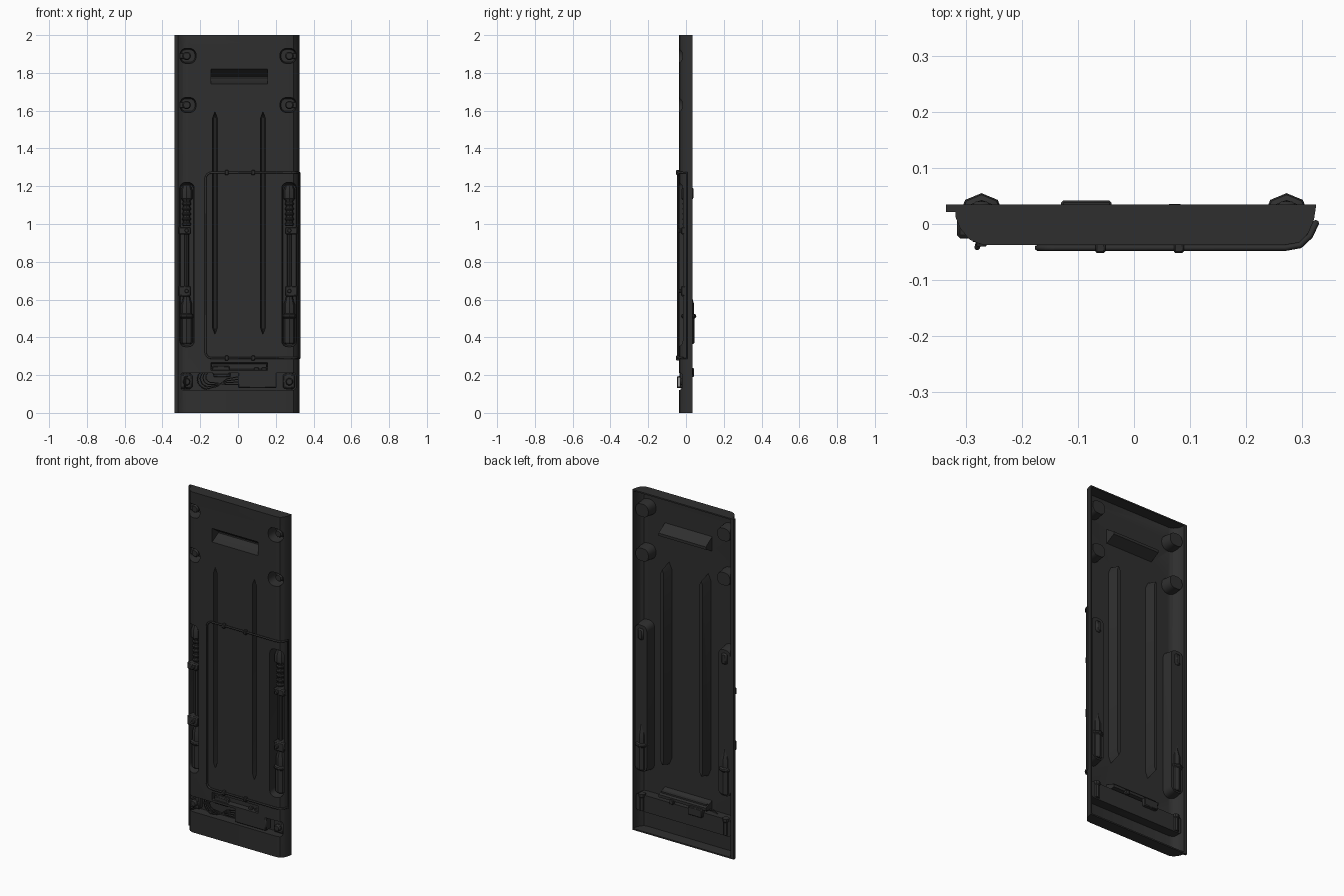
import bpy, bmesh, math
from mathutils import Vector

if "Cube" in bpy.data.objects:
    bpy.data.objects.remove(bpy.data.objects["Cube"])

mat = bpy.data.materials.new("dark_plastic")
mat.diffuse_color = (0.028, 0.028, 0.028, 1)
mat.use_nodes = True
mat.node_tree.nodes["Principled BSDF"].inputs["Base Color"].default_value = mat.diffuse_color


def loft(name, loops):
    """Closed solid through equal-length loops of 3D points, capped at both ends."""
    bm = bmesh.new()
    rings = [[bm.verts.new(p) for p in loop] for loop in loops]
    n = len(rings[0])
    for a, b in zip(rings, rings[1:]):
        for i in range(n):
            j = (i + 1) % n
            bm.faces.new((a[i], a[j], b[j], b[i]))
    bm.faces.new(rings[0])
    bm.faces.new(rings[-1])
    bmesh.ops.recalc_face_normals(bm, faces=bm.faces)
    me = bpy.data.meshes.new(name)
    bm.to_mesh(me)
    bm.free()
    me.materials.append(mat)
    ob = bpy.data.objects.new(name, me)
    bpy.context.collection.objects.link(ob)
    return ob


def box(name, x0, x1, y0, y1, z0, z1, bevel=0.0):
    ob = loft(name, [[(x0, y0, z), (x1, y0, z), (x1, y1, z), (x0, y1, z)] for z in (z0, z1)])
    if bevel:
        m = ob.modifiers.new("bevel", 'BEVEL')
        m.width, m.segments = bevel, 1
    return ob


def turned(name, x, y, rings, n=8):
    """Upright lathe: rings of (radius, z)."""
    ang = [2 * math.pi * i / n for i in range(n)]
    return loft(name, [[(x + r * math.cos(a), y + r * math.sin(a), z) for a in ang] for r, z in rings])


def bolt(name, x, z, r, y0, y1, n=10):
    ang = [2 * math.pi * i / n for i in range(n)]
    return loft(name, [[(x + s * math.cos(a), y, z + s * math.sin(a)) for a in ang]
                       for s, y in ((r * .75, y0), (r, y0 + .008), (r, y1))])


def tube(name, pts, r, cyclic=False):
    cu = bpy.data.curves.new(name, 'CURVE')
    cu.dimensions = '3D'
    cu.bevel_depth, cu.bevel_resolution = r, 1
    cu.use_fill_caps = True
    sp = cu.splines.new('POLY')
    sp.points.add(len(pts) - 1)
    for p, q in zip(sp.points, pts):
        p.co = (*q, 1)
    sp.use_cyclic_u = cyclic
    cu.materials.append(mat)
    ob = bpy.data.objects.new(name, cu)
    bpy.context.collection.objects.link(ob)
    return ob


def rrect(x0, x1, z0, z1, r, y, g=0.0, n=4):
    """Rounded rectangle in the xz plane at depth y, grown by g."""
    x0, x1, z0, z1, r = x0 - g, x1 + g, z0 - g, z1 + g, r + g
    out = []
    for k, (cx, cz) in enumerate(((x1 - r, z1 - r), (x0 + r, z1 - r), (x0 + r, z0 + r), (x1 - r, z0 + r))):
        for i in range(n + 1):
            a = math.pi / 2 * (k + i / n)
            out.append((cx + r * math.cos(a), y, cz + r * math.sin(a)))
    return out


T = 0.004
bulges, cutters = [], []


def pocket(make):
    """make(grow, extra_depth) -> loops; stores the recess and its outer wall."""
    cutters.append(loft("recess_cutter", make(0, 0)))
    bulges.append(loft("recess_wall", make(T, T)))


def subtract(ob, tools):
    for t in tools:
        m = ob.modifiers.new("cut", 'BOOLEAN')
        m.operation, m.solver, m.object = 'DIFFERENCE', 'EXACT', t
    dg = bpy.context.evaluated_depsgraph_get()
    me = bpy.data.meshes.new_from_object(ob.evaluated_get(dg))
    ob.modifiers.clear()
    ob.data = me
    for t in tools:
        bpy.data.objects.remove(t)


# shell: open-backed tray with rounded long edges
outer = [(-.318, .035), (-.318, .012), (-.31, -.008), (-.293, -.028), (-.27, -.037),
         (.27, -.037), (.295, -.033), (.311, -.016), (.321, .008), (.325, .035)]
inner = [(-.314, .1), (-.314, .012), (-.306, -.006), (-.29, -.0245), (-.268, -.033),
         (.268, -.033), (.292, -.029), (.307, -.014), (.317, .009), (.321, .1)]
shell = loft("door_shell", [[(x, y, z) for x, y in outer] for z in (0, 2)])
hollow = loft("hollow_cutter", [[(x, y, z) for x, y in inner] for z in (.008, 1.992)])

for s in (-1, 1):
    # rounded bolt cups near the top corners
    for z in (1.63, 1.89):
        a, b = sorted((s * .222, s * .309))
        pocket(lambda g, d: [rrect(a, b, z - .04, z + .04, .034, -.06, g),
                             rrect(a, b, z - .04, z + .04, .034, -.025, g),
                             rrect(a + .006, b - .006, z - .033, z + .033, .027, .026 + d, g)])
    # long side channels
    a, b = sorted((s * .232, s * .311))
    pocket(lambda g, d: [rrect(a, b, .35, 1.22, .03, -.06, g),
                         rrect(a, b, .35, 1.22, .03, -.03, g),
                         rrect(a + .006, b - .004, .36, 1.21, .025, .026 + d, g)])
    # pointed stiffening grooves
    c = .005 + s * .127

    def groove(g, d):
        return [[(c + w + g, y, .45), (c + w + g, y, 1.56), (c, y, 1.595 - e + g), (c - w - g, y, 1.56),
                 (c - w - g, y, .45), (c, y, .415 + e - g)]
                for w, y, e in ((.0135, -.06, 0), (.0125, -.033, 0), (.005, .03 + d, .02))]
    pocket(groove)

# grip slot at the top and slot above the wiring bay
for z0, z1, zm in ((1.74, 1.82, 1.776), (.225, .268, .24)):
    pocket(lambda g, d: [[(x, y, z) for x, z in ((-.143 - g, a - g), (.156 + g, a - g), (.156 + g, b + g), (-.143 - g, b + g))]
                         for y, a, b in ((-.06, z0, z1), (-.036, z0, z1), (.022 + d, zm - .004, zm + .004))])
# wiring bay
pocket(lambda g, d: [rrect(-.302, .306, .122, .212, .012, y, g) for y in (-.06, .018 + d)])

subtract(hollow, bulges)
subtract(shell, [hollow] + cutters)

# flange along the left edge
box("edge_flange", -.335, -.314, .021, .035, 0, 2)

# mirrored fittings
for s, side in ((-1, "left"), (1, "right")):
    x = s * .272
    for z in (1.63, 1.89):
        bolt("hinge_bolt_" + side, x, z, .023, -.016, .028)
        a, b = sorted((s * .28, s * .31))
        box("hinge_arm_" + side, a, b, -.006, .02, z - .016, z + .016, .004)
    # lower cylinder with collar
    turned("lower_cylinder_" + side, x, .014, [(.026, .365), (.031, .372), (.031, .5), (.038, .505), (.041, .512),
           (.038, .52), (.029, .525), (.029, .575), (.02, .605), (.016, .64)])
    # thin rod and ribbed upper cylinder
    turned("link_rod_" + side, x, .008, [(.012, .63), (.012, .96)])
    ribs = []
    for i in range(5):
        z = .99 + i * .027
        ribs += [(.019, z), (.024, z + .006), (.024, z + .012), (.019, z + .018)]
    turned("upper_cylinder_" + side, x, .006, ribs + [(.02, 1.122), (.031, 1.135), (.031, 1.18), (.02, 1.205)])
    # clamps
    for z, h in ((.645, .028), (.965, .02)):
        a, b = sorted((s * .248, s * .316))
        box("clamp_" + side, a, b, -.026, .026, z - h, z + h, .006)
        bolt("clamp_screw_" + side, x, z, .011, -.04, -.02)
    # rounded boss on the rear of each channel
    box("channel_boss_" + side, x - .018, x + .018, .022, .04, 1.13, 1.195, .008)
    # lower corner brackets
    box("corner_bracket_" + side, x - .035, x + .03, -.012, .02, .13, .205, .006)
    bolt("corner_bolt_" + side, x, .165, .02, -.032, .0)
    turned("rear_corner_post_" + side, x, .018, [(.016, .125), (.016, .2), (.02, .205), (.02, .222)])

# pull hoop at the lower left
tube("pull_hoop", [(-.27, -.01, .132), (-.28, -.043, .136), (-.28, -.043, .19), (-.27, -.01, .194)], .005)

# cable loop around the front
arc = [math.pi / 2 * i / 4 for i in range(5)]
path = [(.325, .003, 1.272), (.314, -.021, 1.272), (.296, -.038, 1.272), (.27, -.0425, 1.272)]
path += [(-.14 - .032 * math.sin(a), -.0425, 1.24 + .032 * math.cos(a)) for a in arc]
path += [(-.14 - .032 * math.cos(a), -.0425, .322 - .032 * math.sin(a)) for a in arc]
path += [(x, y, .29) for x, y, z in reversed(path[:4])]
tube("cable_loop", path, .0055, True)
for x in (-.06, .08):
    for z in (1.272, .29):
        box("cable_clip", x - .009, x + .009, -.052, -.034, z - .013, z + .013, .003)

# electronics in the bay
box("control_box", 0, .205, -.034, .015, .132, .216, .004)
box("connector_block", -.135, -.045, -.03, .0, .203, .248, .004)
box("connector_bar", -.14, .152, -.012, .012, .232, .262)
for x in (.085, .125):
    box("terminal", x, x + .025, -.026, -.008, .216, .24, .003)
box("rear_connector", -.13, -.04, .012, .042, .19, .238, .004)
box("rear_latch", .06, .085, .015, .036, .215, .24, .003)

# loose wires from the connector into the control box
for i in range(4):
    r, z0 = .03 + i * .009, .19
    pts = []
    for k in range(9):
        a = math.pi / 2 + math.pi * k / 8
        pts.append((-.135 - i * .004 + r * 1.2 * math.cos(a), -.02 + i * .004, z0 - .004 * i + r * math.sin(a)))
    pts = [(-.115, -.015, .222)] + pts[1:8]
    pts += [(-.11, -.02, .158 - i * .006), (-.06, -.02, .15 + i * .01), (.005, -.015, .15 + i * .014)]
    tube("wire", pts, .003)

# smooth the rounded surfaces, keep creases sharp
for ob in bpy.context.collection.objects:
    ob.select_set(ob.type == 'MESH')
bpy.context.view_layer.objects.active = shell
bpy.ops.object.shade_smooth_by_angle(angle=math.radians(30))
